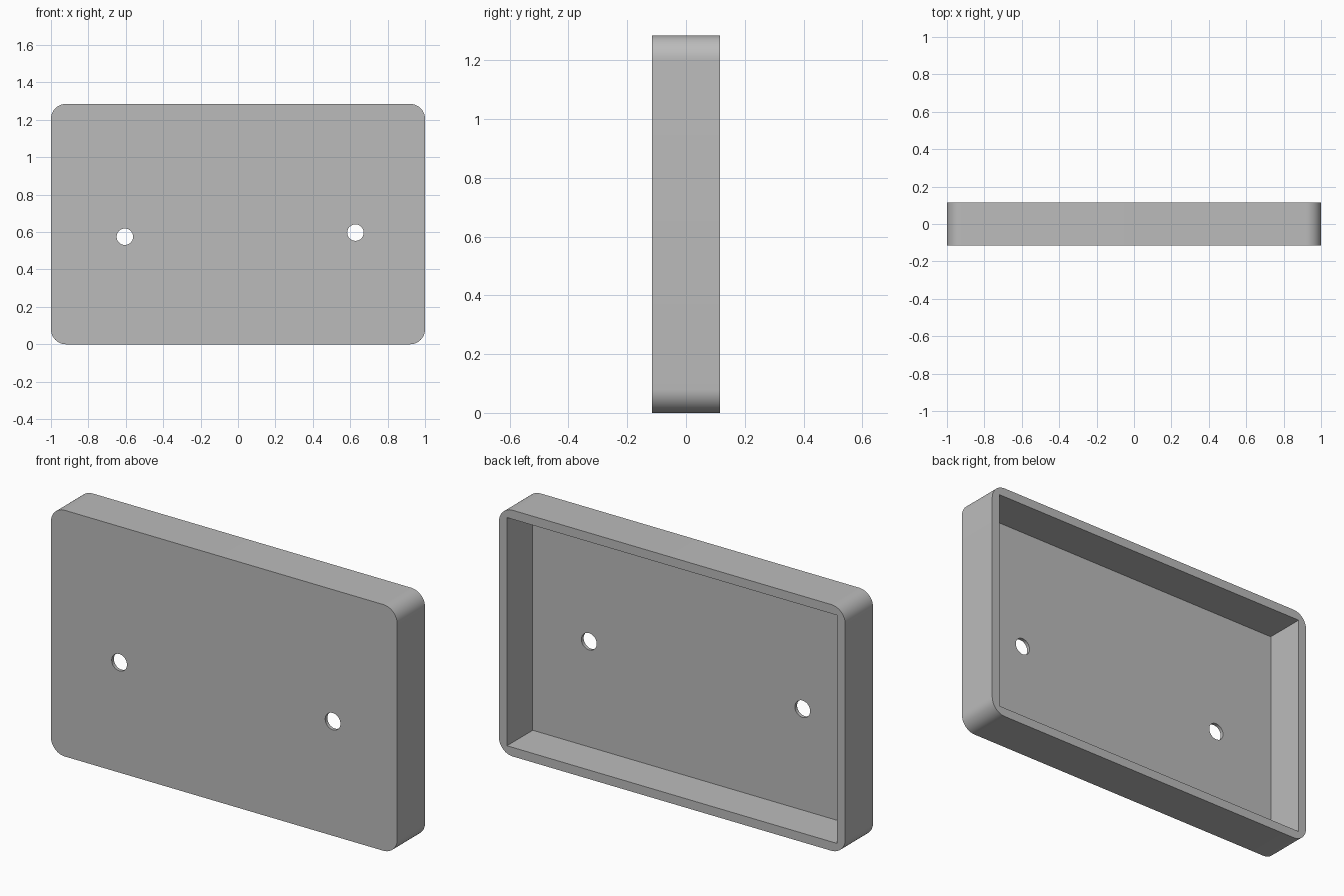
import bpy, bmesh
from mathutils import Matrix, Vector

cube = bpy.data.objects.get("Cube")
if cube:
    bpy.data.objects.remove(cube, do_unlink=True)

WIDTH, DEPTH, HEIGHT = 2.0, 0.23, 1.285
WALL, FLOOR, CORNER = 0.047, 0.018, 0.08
HOLE_RADIUS = 0.044
HOLES = [(-0.605, 0.575), (0.628, 0.597)]

grey = bpy.data.materials.new("plain grey")
grey.use_nodes = True
colour = (0.5, 0.5, 0.5, 1)
grey.diffuse_color = colour
grey.node_tree.nodes["Principled BSDF"].inputs["Base Color"].default_value = colour


def add_object(name, bm):
    mesh = bpy.data.meshes.new(name)
    bm.to_mesh(mesh)
    bm.free()
    mesh.materials.append(grey)
    obj = bpy.data.objects.new(name, mesh)
    bpy.context.collection.objects.link(obj)
    return obj


def box(size, centre):
    bm = bmesh.new()
    bmesh.ops.create_cube(bm, size=1)
    bmesh.ops.scale(bm, vec=size, verts=bm.verts)
    bmesh.ops.translate(bm, vec=centre, verts=bm.verts)
    return bm


def cut(target, cutter):
    cutter.hide_render = True
    cutter.hide_set(True)
    mod = target.modifiers.new(cutter.name, "BOOLEAN")
    mod.operation = "DIFFERENCE"
    mod.solver = "EXACT"
    mod.object = cutter
    bpy.context.view_layer.objects.active = target
    bpy.ops.object.modifier_apply(modifier=mod.name)
    bpy.data.objects.remove(cutter, do_unlink=True)


# Shallow cover with four rounded corners
bm = box((WIDTH, DEPTH, HEIGHT), (0, 0, HEIGHT / 2))
corners = [e for e in bm.edges
           if abs((e.verts[0].co - e.verts[1].co).y) > DEPTH / 2]
bmesh.ops.bevel(bm, geom=corners, offset=CORNER, segments=12,
                profile=0.5, affect="EDGES")
cover = add_object("cover", bm)

# Square-cornered recess, open at the back
cavity = box((WIDTH - 2 * WALL, DEPTH, HEIGHT - 2 * WALL),
             (0, FLOOR, HEIGHT / 2))
cut(cover, add_object("recess_cutter", cavity))

# Two screw holes through the front plate
for x, z in HOLES:
    bm = bmesh.new()
    bmesh.ops.create_cone(
        bm, cap_ends=True, segments=40, radius1=HOLE_RADIUS,
        radius2=HOLE_RADIUS, depth=DEPTH,
        matrix=Matrix.Translation(Vector((x, -DEPTH / 2, z)))
        @ Matrix.Rotation(1.5707963, 4, "X"))
    cut(cover, add_object("hole_cutter", bm))

# Smooth the corners and hole walls, keep the rims crisp
bpy.ops.object.select_all(action="DESELECT")
cover.select_set(True)
bpy.context.view_layer.objects.active = cover
bpy.ops.object.shade_smooth_by_angle(angle=0.6)
